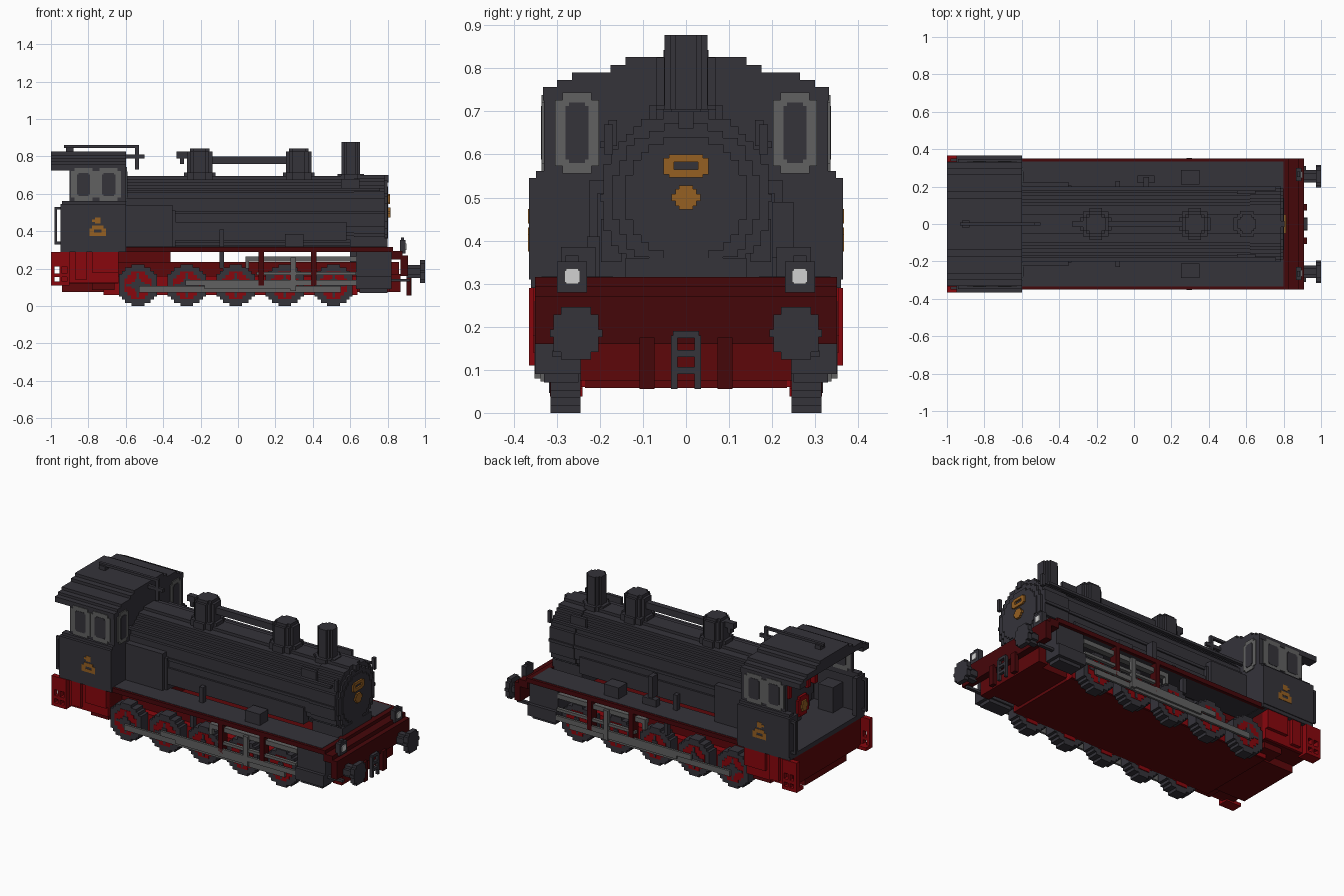
import bpy
import bmesh
import math

default_cube = bpy.data.objects.get("Cube")
if default_cube:
    bpy.data.objects.remove(default_cube, do_unlink=True)

UNIT = 0.0172  # size of one stair step


def material(name, red, green, blue):
    mat = bpy.data.materials.new(name)
    mat.use_nodes = True
    colour = (red, green, blue, 1)
    mat.diffuse_color = colour
    shader = mat.node_tree.nodes["Principled BSDF"]
    shader.inputs["Base Color"].default_value = colour
    shader.inputs["Roughness"].default_value = .8
    return mat


charcoal = material("charcoal", .035, .033, .042)
dark_red = material("dark red", .06, .002, .003)
frame_red = material("frame red", .11, .002, .003)
bright_red = material("bright red", .25, .002, .004)
steel = material("steel grey", .12, .12, .12)
lamp_white = material("lamp white", .64, .64, .64)
brass = material("brass", .3, .115, .016)


def prism(axis, outline, start, end):
    """Flat outline swept along an axis, kept as data for part()."""
    return axis, outline, start, end


def box(x0, x1, y0, y1, z0, z1):
    return prism("x", [(y0, z0), (y1, z0), (y1, z1), (y0, z1)], x0, x1)


def disc(axis, centre, radius, start, end, unit=UNIT):
    """Round outline with stair-stepped edges."""
    rows = max(2, round(2 * radius / unit))
    step = 2 * radius / rows
    side = []
    for row in range(rows):
        low = -radius + row * step
        mid = low + step / 2
        half = max(step, round(math.sqrt(radius ** 2 - mid ** 2) / step) * step)
        half = min(half, radius)
        side += [(half, low), (half, low + step)]
    outline = side + [(-u, v) for u, v in reversed(side)]
    return prism(axis, [(u + centre[0], v + centre[1]) for u, v in outline], start, end)


def rounded(axis, across, up, wide, tall, start, end, cut=UNIT):
    """Rectangle with notched corners."""
    right = [(wide - cut, -tall), (wide - cut, cut - tall), (wide, cut - tall),
             (wide, tall - cut), (wide - cut, tall - cut), (wide - cut, tall)]
    outline = right + [(-u, v) for u, v in reversed(right)]
    return prism(axis, [(u + across, v + up) for u, v in outline], start, end)


def part(name, mat, shapes, mirror=False):
    """One object from several prisms, optionally repeated on the other side."""
    place = {"x": lambda u, v, w: (w, u, v),
             "y": lambda u, v, w: (u, w, v),
             "z": lambda u, v, w: (u, v, w)}
    bm = bmesh.new()
    for axis, outline, start, end in shapes:
        for sign in ((1, -1) if mirror else (1,)):
            rings = []
            for w in (start, end):
                points = [place[axis](u, v, w) for u, v in outline]
                rings.append([bm.verts.new((x, y * sign, z)) for x, y, z in points])
            bm.faces.new(rings[0])
            bm.faces.new(rings[1])
            count = len(outline)
            for i in range(count):
                j = (i + 1) % count
                bm.faces.new((rings[0][i], rings[0][j], rings[1][j], rings[1][i]))
    bmesh.ops.recalc_face_normals(bm, faces=bm.faces)
    mesh = bpy.data.meshes.new(name)
    bm.to_mesh(mesh)
    bm.free()
    mesh.materials.append(mat)
    obj = bpy.data.objects.new(name, mesh)
    bpy.context.collection.objects.link(obj)


# Underframe, rear box and front beam
part("main_frame", frame_red, [box(-.94, .86, -.2, .2, .075, .235)])
part("frame_bottom", frame_red, [box(-.72, .64, -.235, .235, .058, .15)])
part("frame_side_strips", bright_red, [box(-.72, .64, .2, .244, .06, .16)], mirror=True)
part("rear_box", frame_red, [box(-.95, -.64, -.32, .32, .12, .29),
                             box(-.78, -.66, -.3, .3, .085, .12)])
part("front_beam", dark_red, [box(.87, .91, -.35, .35, .16, .27),
                              box(.82, .88, -.35, .35, .25, .295)])
part("front_frame_drop", frame_red, [box(.81, .87, -.245, .245, .075, .17)])

# Rear steps with open treads
part("rear_steps", bright_red, [box(-1, -.9, .335, .365, .21, .29),
                                box(-1, -.98, .335, .365, .11, .21),
                                box(-.955, -.94, .335, .365, .11, .21),
                                box(-.915, -.9, .335, .365, .11, .21),
                                box(-1, -.9, .3, .365, .11, .13),
                                box(-1, -.9, .335, .365, .155, .175)], mirror=True)
part("rear_side_panels", bright_red, [box(-.94, -.64, .31, .335, .122, .288),
                                      box(-.87, -.81, .32, .355, .14, .29),
                                      box(-.78, -.64, .32, .355, .18, .29)], mirror=True)

# Running boards with a red rim, open beneath the boiler
part("running_board", charcoal, [box(-.6, .8, .17, .335, .292, .317)], mirror=True)
part("running_board_rim", dark_red, [box(-.62, .82, .33, .35, .288, .315)], mirror=True)
part("front_step_board", dark_red, [box(.79, .83, -.35, .35, .288, .315)])
part("board_brackets", dark_red, [box(x, x + .03, .3, .35, .11, .29)
                                  for x in (.11, .39)], mirror=True)
part("boiler_saddle", charcoal, [box(.6, .8, -.14, .14, .22, .36)])
part("firebox_throat", frame_red, [box(-.64, -.36, -.15, .15, .23, .33)])

# Wheels, all five axles alike
axles = [-.535 + i * .2615 for i in range(5)]
part("wheel_tyres", charcoal, [disc("y", (x, .111), .111, .245, .314)
                               for x in axles], mirror=True)
part("wheel_centres", bright_red, [disc("y", (x, .111), .073, .24, .316)
                                   for x in axles], mirror=True)
spokes = []
for x in axles:
    spokes += [box(x - .065, x + .065, .3, .318, .104, .118),
               box(x - .007, x + .007, .3, .318, .046, .176),
               disc("y", (x, .111), .034, .3, .32)]
part("wheel_spokes", charcoal, spokes, mirror=True)

# Rods and valve gear
part("coupling_rod", steel, [box(-.53, .55, .325, .338, .073, .107)], mirror=True)
part("connecting_rod", steel, [box(-.28, .63, .336, .35, .11, .14),
                               box(-.18, .3, .336, .35, .09, .11)], mirror=True)
part("valve_gear", steel, [box(.04, .63, .3, .335, .237, .265),
                           box(.1, .63, .325, .345, .165, .182),
                           box(.28, .31, .33, .352, .08, .26),
                           box(.04, .06, .31, .335, .2, .24)], mirror=True)
part("hanging_pipe", charcoal, [box(-.1, -.075, .29, .32, .2, .29),
                                box(-.1, -.075, .2, .23, .3, .41)], mirror=True)
part("cylinders", charcoal, [box(.63, .82, .2, .33, .16, .29),
                             box(.63, .82, .24, .35, .09, .16),
                             box(.65, .8, .25, .33, .07, .09)], mirror=True)

# Boiler, smokebox and door
CENTRE = (0, .5)
part("boiler", charcoal, [disc("x", CENTRE, .194, -.62, .64)])
part("smokebox", charcoal, [disc("x", CENTRE, .2, .62, .785)])
part("smokebox_door", charcoal, [disc("x", CENTRE, .172, .78, .798),
                                 disc("x", CENTRE, .14, .79, .803)])
part("door_lamp_bracket", charcoal, [box(.78, .805, -.017, .017, .66, .7)])
part("boiler_handrail", charcoal, [box(-.6, .76, .18, .2, .615, .63)], mirror=True)
part("firebox", charcoal, [box(-.62, -.35, -.225, .225, .31, .54),
                           box(-.62, -.335, -.205, .205, .31, .51)])
part("side_casing", charcoal, [box(-.36, .58, .15, .197, .35, .45)], mirror=True)
part("toolbox", charcoal, [box(.25, .35, .21, .29, .317, .385)], mirror=True)
part("air_pump", charcoal, [box(.02, .11, .22, .26, .317, .36),
                            box(.05, .08, .2, .25, .36, .49)])
part("smokebox_rail", charcoal, [box(.78, .8, .17, .19, .6, .67),
                                 box(.55, .65, .16, .18, .62, .68)], mirror=True)

# Brass fittings on the door
part("door_plate", brass, [box(.8, .813, -.04, .04, .583, .6),
                           box(.8, .813, -.04, .04, .546, .565),
                           box(.8, .813, -.052, -.028, .553, .592),
                           box(.8, .813, .028, .052, .553, .592)])
part("door_handle", brass, [disc("x", CENTRE, .028, .8, .815, .008),
                            box(.8, .815, -.034, .034, .492, .508)])

# Domes, chimney and the pipe joining the domes
for name, x in (("rear_dome", -.205), ("front_dome", .325)):
    part(name, charcoal, [disc("z", (x, 0), .085, .66, .715),
                          disc("z", (x, 0), .068, .7, .825),
                          disc("z", (x, 0), .052, .82, .842)])
part("chimney", charcoal, [disc("z", (.603, 0), .07, .67, .705),
                           disc("z", (.603, 0), .05, .7, .877, .012)])
part("dome_pipe", charcoal, [box(-.15, .27, -.017, .017, .76, .8),
                             box(-.33, -.25, -.017, .017, .79, .825),
                             box(-.31, -.29, -.017, .017, .76, .79)])

# Cab with open back
part("cab_floor", charcoal, [box(-.95, -.6, -.36, .36, .29, .317)])
part("cab_lower_sides", charcoal, [box(-.95, -.6, .335, .365, .31, .545),
                                   box(-.94, -.6, .31, .348, .53, .562)], mirror=True)
part("cab_upper_sides", charcoal, [box(-.9, -.6, .308, .33, .55, .74)], mirror=True)
part("cab_front_wall", charcoal, [box(-.625, -.6, -.345, .345, .31, .56),
                                  box(-.625, -.6, -.33, .33, .55, .757)])
part("cab_back_posts", charcoal, [box(-.95, -.925, .28, .35, .31, .545)], mirror=True)
part("cab_handrails", charcoal, [box(-.98, -.967, .335, .35, .33, .53),
                                 box(-.98, -.95, .335, .35, .33, .345),
                                 box(-.98, -.95, .335, .35, .515, .53)], mirror=True)

# Stepped roof, hollow along its lower edge
part("roof_eaves", charcoal, [box(-1, -.6, .27, .332, .725, .757)], mirror=True)
layers = [(.3, .755), (.265, .772), (.175, .79), (.14, .808)]
part("roof_top", charcoal, [box(-1, -.6, -half, half, low, low + .018)
                            for half, low in layers])
part("whistle_pipe", charcoal, [box(-.93, -.53, -.009, .009, .845, .86),
                                box(-.92, -.88, -.02, .02, .82, .85),
                                box(-.55, -.53, -.009, .009, .73, .86),
                                box(-.6, -.5, -.009, .009, .79, .81)])

# Window frames with dark panes as thin plates
for x, name in ((-.826, "rear"), (-.692, "front")):
    part(name + "_side_window_frames", steel,
         [rounded("y", x, .65, .066, .088, .304, .335)], mirror=True)
    part(name + "_side_window_panes", charcoal,
         [rounded("y", x, .65, .036, .062, .302, .337, .008)], mirror=True)
part("cab_front_window_frames", steel,
     [rounded("x", .253, .65, .051, .094, -.63, -.594)], mirror=True)
part("cab_front_window_panes", charcoal,
     [rounded("x", .253, .65, .027, .07, -.632, -.591, .008)], mirror=True)

# Brass badge on each cab side
part("cab_badge", brass, [box(-.795, -.705, .36, .367, .375, .393),
                          box(-.795, -.77, .36, .367, .39, .415),
                          box(-.73, -.705, .36, .367, .39, .415),
                          box(-.78, -.72, .36, .367, .408, .43),
                          box(-.765, -.735, .36, .367, .44, .473),
                          box(-.78, -.735, .36, .367, .45, .463)], mirror=True)

# Cab interior
part("backhead", charcoal, [disc("x", CENTRE, .17, -.74, -.62)])
part("fire_door", bright_red, [disc("x", (-.05, .42), .06, -.755, -.73)])
part("fire_door_latch", brass, [disc("x", (-.05, .42), .03, -.765, -.74)])
part("control_levers", bright_red, [box(-.77, -.73, y, y + .03, .52, .62)
                                    for y in (-.17, -.1, .08)])
part("cab_locker", charcoal, [box(-.82, -.72, -.335, -.24, .317, .47)])

# Buffers, coupling and headlamps at the front
part("buffers", charcoal, [disc("x", (.255, .185), .034, .9, .98),
                           disc("x", (.255, .185), .061, .972, 1)], mirror=True)
part("beam_posts", dark_red, [box(.9, .925, .073, .108, .056, .175)], mirror=True)
part("coupling_ladder", charcoal, [box(.91, .928, .02, .035, .056, .18)], mirror=True)
part("coupling_rungs", charcoal, [box(.91, .928, -.03, .03, z, z + .016)
                                  for z in (.09, .13, .174)])
part("brake_hoses", charcoal, [box(.82, .92, .29, .31, .13, .145)], mirror=True)
part("lamp_bodies", charcoal, [box(.865, .895, .23, .3, .28, .352),
                               box(.872, .888, .25, .28, .35, .365)], mirror=True)
part("lamp_glass", lamp_white, [rounded("x", .264, .317, .018, .018, .88, .901, .004)], mirror=True)
